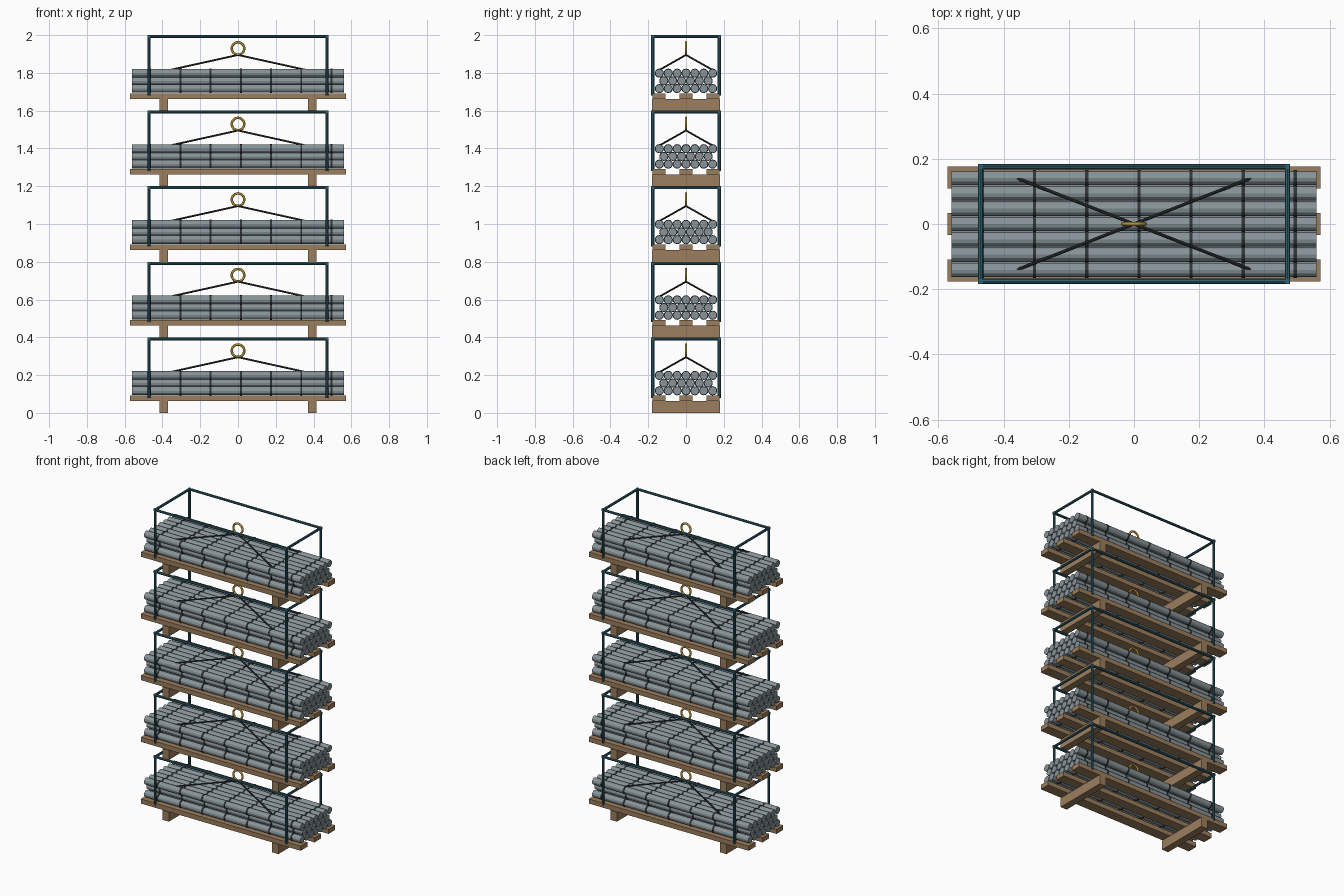
import bpy, bmesh, math
from mathutils import Vector, Matrix

if "Cube" in bpy.data.objects:
    bpy.data.objects.remove(bpy.data.objects["Cube"])

TIERS, PITCH = 5, 0.4


def material(name, rgb):
    m = bpy.data.materials.new(name)
    m.diffuse_color = (*rgb, 1)
    m.use_nodes = True
    m.node_tree.nodes["Principled BSDF"].inputs["Base Color"].default_value = m.diffuse_color
    return m


wood = material("wood", (0.33, 0.21, 0.11))
steel = material("steel", (0.25, 0.30, 0.32))
dark = material("dark_steel", (0.03, 0.035, 0.04))
teal = material("frame_paint", (0.03, 0.12, 0.16))
gold = material("ring_yellow", (0.45, 0.28, 0.04))


def box(bm, c, s):
    bmesh.ops.create_cube(bm, size=1, matrix=Matrix.Translation(c) @ Matrix.Diagonal((*s, 1)))


def rod(bm, a, b, r, n):
    a, b = Vector(a), Vector(b)
    d = b - a
    rot = d.to_track_quat('Z', 'Y').to_matrix().to_4x4()
    bmesh.ops.create_cone(bm, cap_ends=True, segments=n, radius1=r, radius2=r,
                          depth=d.length, matrix=Matrix.Translation((a + b) / 2) @ rot)


def finish(bm, name, mat):
    # one shared mesh, one object per tier
    me = bpy.data.meshes.new(name)
    bm.to_mesh(me)
    bm.free()
    me.materials.append(mat)
    for t in range(TIERS):
        ob = bpy.data.objects.new(f"{name}_{t + 1}", me)
        ob.location.z = t * PITCH
        bpy.context.collection.objects.link(ob)


# pallet bearers
bm = bmesh.new()
for x in (-0.393, 0.393):
    box(bm, (x, 0, 0.031), (0.047, 0.362, 0.062))
finish(bm, "pallet_bearers", wood)

# deck boards
bm = bmesh.new()
for y in (-0.143, 0, 0.143):
    box(bm, (0, y, 0.077), (1.146, 0.068, 0.03))
finish(bm, "deck_boards", wood)

# ribbed bars stacked 7 / 6 / 7
bars, ribs = bmesh.new(), bmesh.new()
for row, count in enumerate((7, 6, 7)):
    z = 0.117 + row * 0.0408
    for i in range(count):
        y = (i - (count - 1) / 2) * 0.047
        rod(bars, (-0.56, y, z), (0.56, y, z), 0.022, 12)
        for k in range(7):
            x = -0.465 + 0.16 * k
            rod(ribs, (x - 0.005, y, z), (x + 0.005, y, z), 0.0242, 12)
finish(bars, "steel_bars", steel)
finish(ribs, "bar_ribs", dark)

# stacking frame: posts and top rails
bm = bmesh.new()
X, Y, R, TOP = 0.471, 0.176, 0.008, 0.392
for s in (-1, 1):
    for q in (-1, 1):
        rod(bm, (s * X, q * Y, 0.08), (s * X, q * Y, TOP + R), R, 8)
    rod(bm, (-X - R, s * Y, TOP), (X + R, s * Y, TOP), R, 8)
    rod(bm, (s * X, -Y - R, TOP), (s * X, Y + R, TOP), R, 8)
finish(bm, "stacking_frame", teal)

# lifting slings
bm = bmesh.new()
for sx in (-1, 1):
    for sy in (-1, 1):
        rod(bm, (0, 0, 0.295), (sx * 0.358, sy * 0.14, 0.216), 0.005, 8)
finish(bm, "lifting_slings", dark)

# lifting ring: circle profile spun about the y axis
bm = bmesh.new()
prof = bmesh.ops.create_circle(bm, segments=8, radius=0.0065,
                               matrix=Matrix.Translation((0.033, 0, 0)) @ Matrix.Rotation(0, 4, 'X'))
# profile lies in the xy plane, sweep it around y
bmesh.ops.spin(bm, geom=list(bm.verts) + list(bm.edges), cent=(0, 0, 0), axis=(0, 1, 0),
               angle=math.tau, steps=24)
bmesh.ops.remove_doubles(bm, verts=bm.verts, dist=1e-5)
bmesh.ops.recalc_face_normals(bm, faces=bm.faces)
bmesh.ops.translate(bm, verts=bm.verts, vec=(0, 0, 0.329))
for f in bm.faces:
    f.smooth = True
finish(bm, "lifting_ring", gold)
